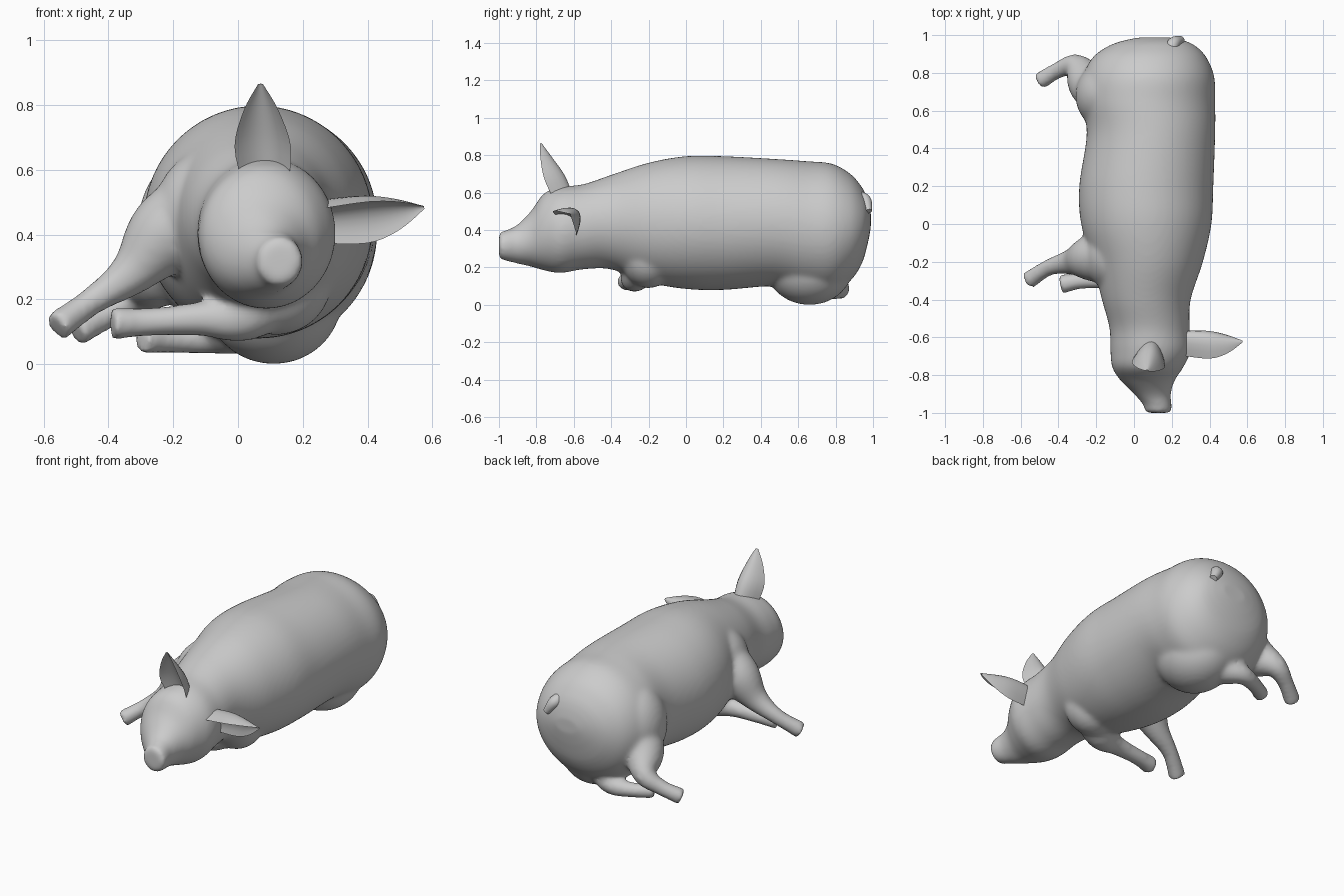
import bpy, bmesh, math
from mathutils import Vector, Matrix

cube = bpy.data.objects.get("Cube")
if cube:
    bpy.data.objects.remove(cube)

skin = bpy.data.materials.new("grey_skin")
skin.use_nodes = True
GREY = (0.6, 0.6, 0.6, 1)
skin.diffuse_color = GREY
skin.node_tree.nodes["Principled BSDF"].inputs["Base Color"].default_value = GREY
SIDES = 64


def smooth_path(rows, steps=6):
    """Catmull-Rom interpolation of rows of numbers."""
    rows = [Vector(r) for r in rows]
    ext = [rows[0]] + rows + [rows[-1]]
    out = []
    for a, b, c, d in zip(ext, ext[1:], ext[2:], ext[3:]):
        for k in range(steps):
            t = k / steps
            out.append(0.5 * (2 * b + (c - a) * t + (2 * a - 5 * b + 4 * c - d) * t * t
                              + (3 * b - a - 3 * c + d) * t ** 3))
    return out + [rows[-1]]


def loft(bm, rings):
    """Skin a list of closed rings and cap both ends."""
    rings = [[bm.verts.new(p) for p in ring] for ring in rings]
    n = len(rings[0])
    for a, b in zip(rings, rings[1:]):
        for i in range(n):
            j = (i + 1) % n
            bm.faces.new((a[i], a[j], b[j], b[i]))
    bm.faces.new(rings[0][::-1])
    bm.faces.new(rings[-1])


def torso(bm, rows):
    """Rows are y, x min, x max, z min, z max."""
    rings = []
    for y, x0, x1, z0, z1 in smooth_path(rows):
        ring = []
        for i in range(SIDES):
            a = math.tau * i / SIDES
            ring.append(Vector(((x0 + x1) / 2 + (x1 - x0) / 2 * math.cos(a), y,
                                (z0 + z1) / 2 + (z1 - z0) / 2 * math.sin(a))))
        rings.append(ring)
    loft(bm, rings)


def muscle(bm, centre, radii):
    """An ellipsoid that swells the body at the root of a limb."""
    place = Matrix.Translation(centre) @ Matrix.Diagonal((*radii, 1))
    bmesh.ops.create_icosphere(bm, subdivisions=5, radius=1, matrix=place)


def limb(bm, rows):
    """Rows are x, y, z, radius."""
    pts = smooth_path(rows)
    centres = [p.to_3d() for p in pts]
    rings = []
    for i, p in enumerate(pts):
        way = centres[min(i + 1, len(pts) - 1)] - centres[max(i - 1, 0)]
        u = way.cross(Vector((0, 0, 1))).normalized()
        v = u.cross(way).normalized()
        rings.append([centres[i] + p[3] * (u * math.cos(math.tau * k / SIDES)
                                           + v * math.sin(math.tau * k / SIDES))
                      for k in range(SIDES)])
    loft(bm, rings)


def ear(bm, base, tip, across, facing, widths):
    """A cupped leaf, deep at the root and thin at the tip."""
    base, tip = Vector(base), Vector(tip)
    across, facing = Vector(across).normalized(), Vector(facing).normalized()
    cols = [k / 5 - 1 for k in range(11)]
    rings = []
    for t, w in smooth_path(widths, 4):
        c = base.lerp(tip, t)
        depth = 0.85 - 0.5 * t
        inner = [c + across * u * w + facing * w * (0.65 * u * u - 0.2) for u in cols]
        outer = [c + across * u * w + facing * w * ((0.45 + depth) * u * u - depth)
                 for u in cols[1:-1]]
        rings.append(inner + outer[::-1])
    loft(bm, rings)


def finish(name, bm):
    bmesh.ops.recalc_face_normals(bm, faces=bm.faces)
    me = bpy.data.meshes.new(name)
    bm.to_mesh(me)
    bm.free()
    me.materials.append(skin)
    ob = bpy.data.objects.new(name, me)
    bpy.context.collection.objects.link(ob)
    bpy.ops.object.select_all(action="DESELECT")
    ob.select_set(True)
    bpy.context.view_layer.objects.active = ob
    bpy.ops.object.shade_smooth_by_angle(angle=math.radians(50))
    return ob


# Body: snout, head and barrel in one loft, limbs fused into it
bm = bmesh.new()
torso(bm, [
    (-1.0, 0.055, 0.20, 0.245, 0.39), (-0.96, 0.05, 0.20, 0.235, 0.40),
    (-0.90, 0.0, 0.195, 0.22, 0.43), (-0.83, -0.07, 0.215, 0.205, 0.50),
    (-0.76, -0.115, 0.26, 0.185, 0.595), (-0.67, -0.125, 0.30, 0.17, 0.63),
    (-0.55, -0.13, 0.295, 0.19, 0.645), (-0.4, -0.17, 0.30, 0.19, 0.695),
    (-0.2, -0.22, 0.365, 0.12, 0.76), (0.0, -0.28, 0.41, 0.085, 0.795),
    (0.2, -0.29, 0.42, 0.08, 0.795), (0.48, -0.25, 0.43, 0.10, 0.78),
    (0.65, -0.28, 0.43, 0.06, 0.768), (0.78, -0.27, 0.425, 0.06, 0.755),
    (0.88, -0.22, 0.385, 0.13, 0.70), (0.94, -0.14, 0.33, 0.22, 0.63),
    (0.97, -0.06, 0.27, 0.32, 0.57), (0.988, 0.03, 0.19, 0.41, 0.50)])

# Shoulder and thigh muscles
muscle(bm, (-0.09, -0.17, 0.46), (0.17, 0.19, 0.20))
muscle(bm, (0.12, -0.20, 0.26), (0.17, 0.15, 0.17))
muscle(bm, (-0.10, 0.68, 0.42), (0.21, 0.20, 0.25))
muscle(bm, (0.11, 0.66, 0.20), (0.21, 0.23, 0.20))

# Upper foreleg, lower foreleg, upper hind leg, lower hind leg
limb(bm, [(-0.08, -0.17, 0.50, 0.13), (-0.22, -0.18, 0.40, 0.125), (-0.33, -0.20, 0.28, 0.07),
          (-0.45, -0.23, 0.195, 0.044), (-0.56, -0.30, 0.115, 0.048)])
limb(bm, [(0.15, -0.20, 0.24, 0.10), (0.02, -0.27, 0.15, 0.08), (-0.12, -0.29, 0.14, 0.053),
          (-0.28, -0.30, 0.13, 0.044), (-0.39, -0.32, 0.125, 0.052)])
limb(bm, [(-0.11, 0.68, 0.42, 0.14), (-0.23, 0.74, 0.30, 0.12), (-0.31, 0.835, 0.215, 0.066),
          (-0.40, 0.815, 0.155, 0.044), (-0.50, 0.755, 0.10, 0.047)])
limb(bm, [(0.10, 0.66, 0.20, 0.12), (0.0, 0.76, 0.12, 0.09), (-0.09, 0.82, 0.085, 0.055),
          (-0.20, 0.79, 0.075, 0.042), (-0.30, 0.73, 0.075, 0.044)])
body = finish("body", bm)
fuse = body.modifiers.new("fuse", "REMESH")
fuse.mode = "VOXEL"
fuse.voxel_size = 0.013
fuse.use_smooth_shade = True
soften = body.modifiers.new("soften", "SMOOTH")
soften.factor = 0.5
soften.iterations = 12

# Ears
bm = bmesh.new()
ear(bm, (0.09, -0.66, 0.56), (0.07, -0.775, 0.865), (1, -0.15, 0), (-0.15, -1, -0.3),
    [(0, 0.07), (0.4, 0.088), (0.75, 0.055), (1, 0.008)])
finish("right_ear", bm)
bm = bmesh.new()
ear(bm, (0.25, -0.62, 0.45), (0.575, -0.62, 0.485), (0, 0.7, -0.7), (0.1, -0.7, -0.7),
    [(0, 0.075), (0.45, 0.09), (0.75, 0.062), (1, 0.006)])
finish("left_ear", bm)

# Tail
bm = bmesh.new()
limb(bm, [(0.19, 0.90, 0.58, 0.03), (0.21, 0.955, 0.56, 0.034), (0.25, 0.975, 0.50, 0.02)])
finish("tail", bm)
